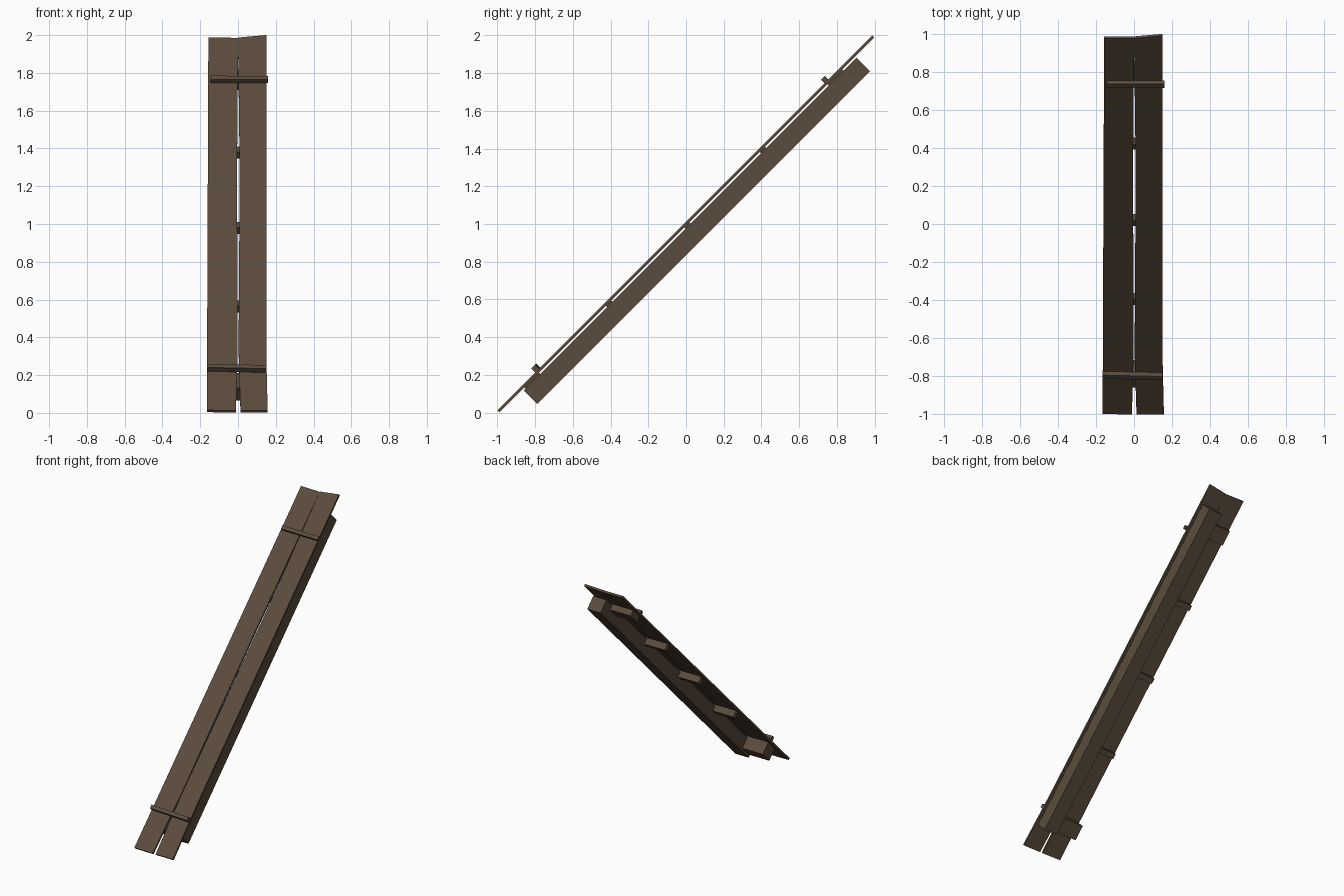
import bpy, bmesh, math
from mathutils import Vector

if "Cube" in bpy.data.objects:
    bpy.data.objects.remove(bpy.data.objects["Cube"])

wood = bpy.data.materials.new("dark_brown_wood")
wood.diffuse_color = (0.105, 0.073, 0.047, 1)
wood.use_nodes = True
wood.node_tree.nodes["Principled BSDF"].inputs["Base Color"].default_value = wood.diffuse_color

R = math.sqrt(0.5)
ORIGIN = Vector((0, 0, 1))


def slope(x, u, n):
    """x across, u up the 45 degree slope, n out of the walking face."""
    return ORIGIN + Vector((x, (u - n) * R, (u + n) * R))


def slab(name, outline, n0, n1):
    """Extrude a flat (x, u) outline between two heights above the slope."""
    bm = bmesh.new()
    low = [bm.verts.new(slope(x, u, n0)) for x, u in outline]
    face = bm.faces.new(low)
    top = bmesh.ops.extrude_face_region(bm, geom=[face])["geom"]
    lift = slope(0, 0, n1) - slope(0, 0, n0)
    bmesh.ops.translate(bm, vec=lift, verts=[g for g in top if isinstance(g, bmesh.types.BMVert)])
    bmesh.ops.recalc_face_normals(bm, faces=bm.faces)
    mesh = bpy.data.meshes.new(name)
    bm.to_mesh(mesh)
    bm.free()
    mesh.materials.append(wood)
    obj = bpy.data.objects.new(name, mesh)
    bpy.context.collection.objects.link(obj)
    return obj


def bar(name, x0, x1, u, width, n0, n1, skew=0.0):
    """Crosswise bar, optionally running slightly askew."""
    h = width / 2
    return slab(name, [(x0, u - h + skew), (x1, u - h - skew),
                       (x1, u + h - skew), (x0, u + h + skew)], n0, n1)


# Two slightly crooked planks
slab("left_plank", [(-0.165, -1.403), (-0.011, -1.405), (-0.002, -0.95),
                    (-0.005, 0.4), (0.0, 1.385), (-0.157, 1.387)], -0.006, 0.009)
slab("right_plank", [(0.013, -1.405), (0.157, -1.405), (0.15, -1.0),
                     (0.15, 1.406), (0.0, 1.387), (0.009, 0.4), (0.003, -0.95)], -0.006, 0.009)

# Single long beam below the right side
slab("support_beam", [(0.03, -1.233), (0.14, -1.233), (0.14, 1.262), (0.03, 1.262)], -0.117, -0.016)

# Blocks at both ends of the beam
bar("lower_block", -0.14, 0.05, -1.165, 0.11, -0.1, -0.006)
bar("upper_block", -0.14, 0.05, 1.11, 0.11, -0.05, -0.006)

# Small rungs between them
for i, u in enumerate((-0.587, 0.0, 0.566)):
    bar(f"rung_{i + 1}", -0.14, 0.05, u, 0.04, -0.055, -0.006)

# Thin cleats across the walking face
bar("lower_cleat", -0.165, 0.15, -1.103, 0.027, 0.009, 0.038, 0.005)
bar("upper_cleat", -0.145, 0.16, 1.061, 0.027, 0.009, 0.035, 0.001)
